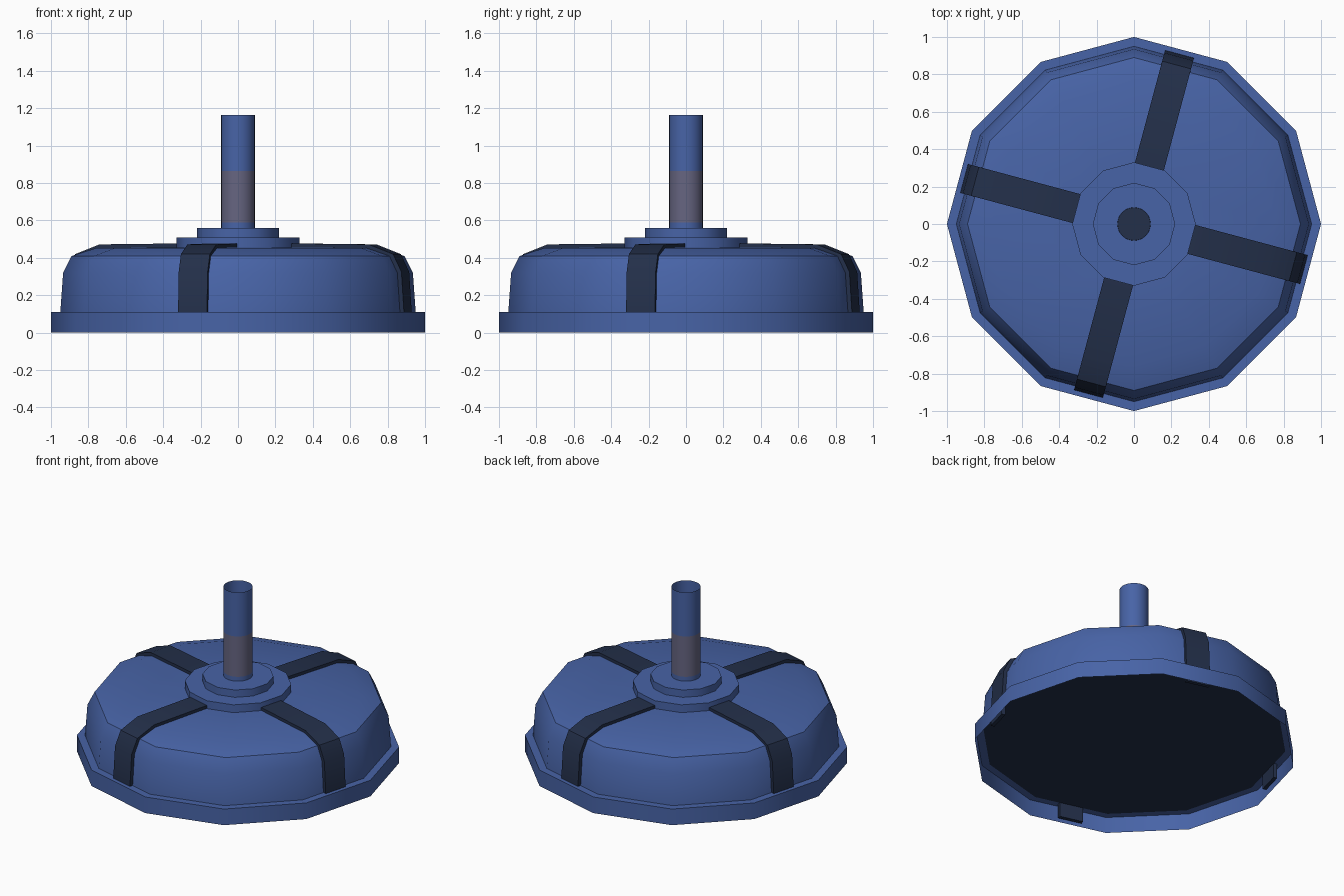
import bpy, math

if "Cube" in bpy.data.objects:
    bpy.data.objects.remove(bpy.data.objects["Cube"])


def material(name, rgb):
    m = bpy.data.materials.new(name)
    m.diffuse_color = (*rgb, 1)
    m.use_nodes = True
    m.node_tree.nodes["Principled BSDF"].inputs["Base Color"].default_value = m.diffuse_color
    return m


BLUE = material("blue_paint", (0.064, 0.126, 0.385))
DARK = material("dark_navy", (0.017, 0.029, 0.068))
GREY = material("mauve_grey", (0.133, 0.13, 0.22))


def make(name, verts, faces, mats, angle=40):
    me = bpy.data.meshes.new(name)
    me.from_pydata(verts, [], faces)
    for m in mats:
        me.materials.append(m)
    ob = bpy.data.objects.new(name, me)
    bpy.context.collection.objects.link(ob)
    bpy.ops.object.select_all(action='DESELECT')
    ob.select_set(True)
    bpy.context.view_layer.objects.active = ob
    bpy.ops.object.shade_smooth_by_angle(angle=math.radians(angle))
    return ob


def lathe(name, profile, sides, mats, cap=False):
    """Spin an (r, z) profile, listed bottom to top, around z."""
    verts, faces = [], []
    for r, z in profile:
        for i in range(sides):
            a = 2 * math.pi * i / sides
            verts.append((r * math.cos(a), r * math.sin(a), z))
    for k in range(len(profile) - 1):
        for i in range(sides):
            j = (i + 1) % sides
            faces.append((k * sides + i, k * sides + j,
                          (k + 1) * sides + j, (k + 1) * sides + i))
    if cap:
        n = (len(profile) - 1) * sides
        faces.append(tuple(range(n, n + sides)))
    return make(name, verts, faces, mats)


# Twelve-sided shell: open flange, wall and rounded shoulder
lathe("flange", [(1, 0), (1, .11), (.945, .11)], 12, [BLUE])
lathe("domed_body", [(.95, .11), (.935, .32), (.89, .41), (.76, .452), (.3, .457)],
      12, [BLUE], cap=True)

# Stepped hub
lathe("hub", [(.33, .44), (.33, .51), (.22, .51), (.22, .56)], 12, [BLUE], cap=True)

# Dark underside plate, facing down
ring = [(.95 * math.cos(i * math.pi / 6), .95 * math.sin(i * math.pi / 6), .108)
        for i in range(12)]
make("underside_plate", ring, [tuple(reversed(range(12)))], [DARK])

# Open stem with a grey lower band
stem = lathe("stem", [(.09, .56), (.09, .59), (.09, .865), (.09, 1.165)], 24, [BLUE, GREY])
for p in stem.data.polygons:
    p.material_index = int(.6 < p.center.z < .85)
lathe("stem_floor", [(.089, .563), (.088, .566)], 24, [DARK], cap=True)

# Four straps folded over the shoulder
outer = [(.94, .01), (.94, .11), (.926, .325), (.88, .42), (.745, .472), (.31, .477)]
inner = [(.915, .01), (.915, .11), (.9, .31), (.855, .4), (.73, .44), (.31, .445)]
n = len(outer)
for s in range(4):
    a = math.radians(75 + 90 * s)
    c, d = math.cos(a), math.sin(a)
    verts = [(r * c - w * d, r * d + w * c, z)
             for w in (-.08, .08) for r, z in outer + inner]
    o, m = 2 * n, n
    faces = []
    for k in range(n - 1):
        faces += [(k, k + o, k + 1 + o, k + 1),                      # outside
                  (m + k, m + k + 1, m + k + 1 + o, m + k + o),      # inside
                  (k, k + 1, m + k + 1, m + k),                      # edges
                  (o + k, o + m + k, o + m + k + 1, o + k + 1)]
    faces += [(0, m, m + o, o), (n - 1, n - 1 + o, m + n - 1 + o, m + n - 1)]
    make(f"strap_{s + 1}", verts, faces, [DARK])
